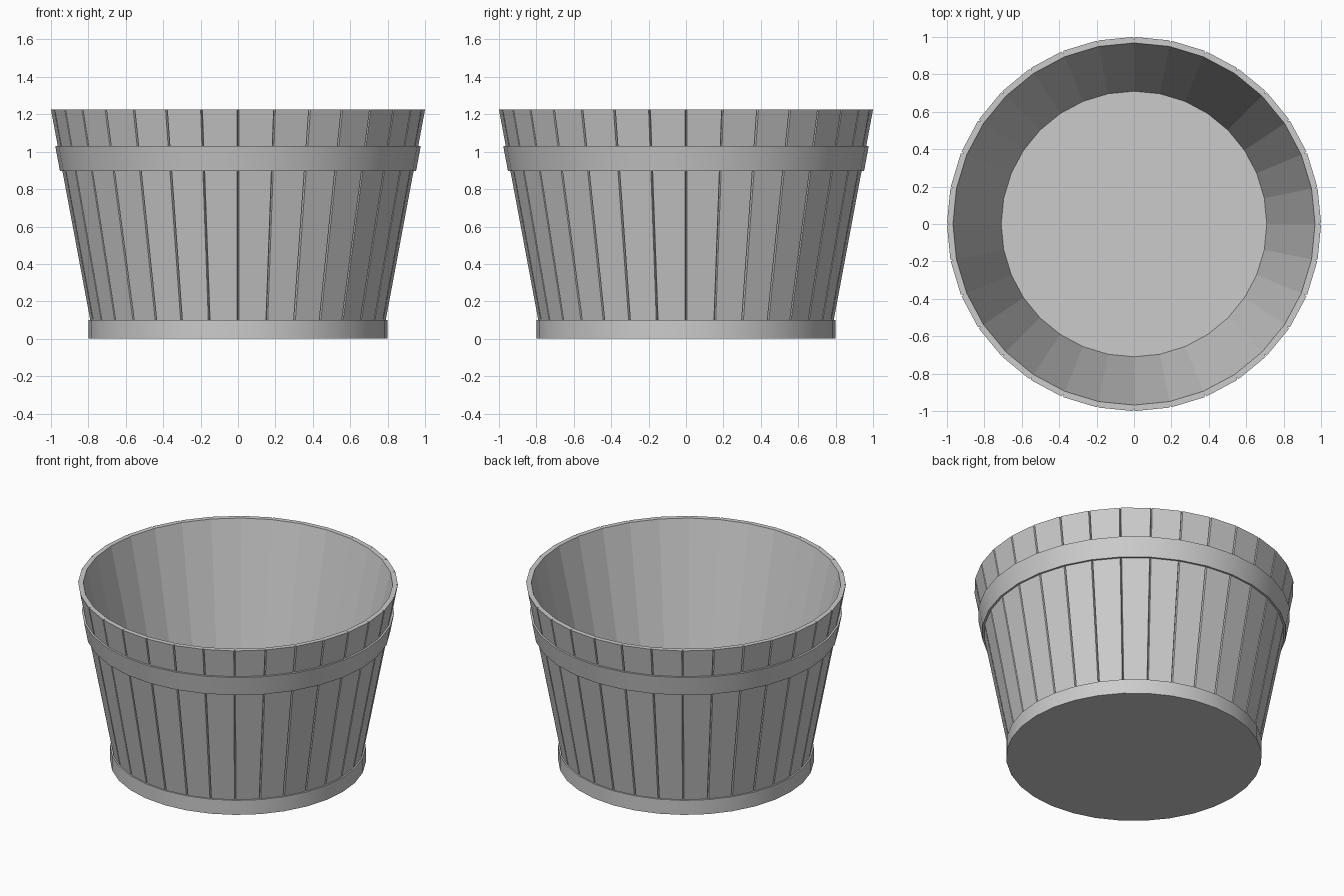
import bpy, bmesh
from math import pi, sin, cos, radians

if "Cube" in bpy.data.objects:
    bpy.data.objects.remove(bpy.data.objects["Cube"])

N = 32
STEP = 2 * pi / N


def polar(r, a, z):
    return (r * cos(a), r * sin(a), z)


def finish(name, bm, smooth):
    bmesh.ops.recalc_face_normals(bm, faces=bm.faces)
    me = bpy.data.meshes.new(name)
    bm.to_mesh(me)
    bm.free()
    ob = bpy.data.objects.new(name, me)
    bpy.context.collection.objects.link(ob)
    if smooth:
        bpy.ops.object.select_all(action='DESELECT')
        ob.select_set(True)
        bpy.context.view_layer.objects.active = ob
        bpy.ops.object.shade_smooth_by_angle(angle=radians(30))
    return ob


def lathe(name, profile, closed, smooth=True):
    """Spin an (r, z) profile; open profiles get flat end caps."""
    bm = bmesh.new()
    rings = [[bm.verts.new(polar(r, i * STEP, z)) for i in range(N)] for r, z in profile]
    pairs = list(zip(rings, rings[1:]))
    if closed:
        pairs.append((rings[-1], rings[0]))
    else:
        bm.faces.new(rings[0])
        bm.faces.new(rings[-1])
    for a, b in pairs:
        for i in range(N):
            j = (i + 1) % N
            bm.faces.new((a[i], a[j], b[j], b[i]))
    return finish(name, bm, smooth)


# Staves: flat tapered boards side by side, narrow V grooves on the outside
def staves(z0, z1, out0, out1, in0, in1):
    bm = bmesh.new()
    gap, depth = 0.005, 0.014
    for i in range(N):
        a, b = i * STEP, (i + 1) * STEP
        loops = []
        for z, ro, ri in ((z0, out0, in0), (z1, out1, in1)):
            g = gap / ro
            pts = [(ri, a), (ro - depth, a), (ro, a + g),
                   (ro, b - g), (ro - depth, b), (ri, b)]
            loops.append([bm.verts.new(polar(r, t, z)) for r, t in pts])
        lo, hi = loops
        bm.faces.new(lo)
        bm.faces.new(hi)
        for k in (1, 2, 3, 5, 0, 4):
            if k in (0, 4):      # joints shared with the neighbouring stave
                continue
            j = (k + 1) % 6
            bm.faces.new((lo[k], lo[j], hi[j], hi[k]))
    bmesh.ops.remove_doubles(bm, verts=bm.verts, dist=0.0001)
    return finish("staves", bm, False)


staves(0.10, 1.225, 0.79, 1.0, 0.71, 0.968)

# Solid base, its top is the tub floor
lathe("base", [(0.80, 0.0), (0.80, 0.10)], False)

# Hoop around the upper part
lathe("upper_hoop", [(0.952, 0.897), (0.977, 1.03), (0.957, 1.03), (0.932, 0.897)], True)
